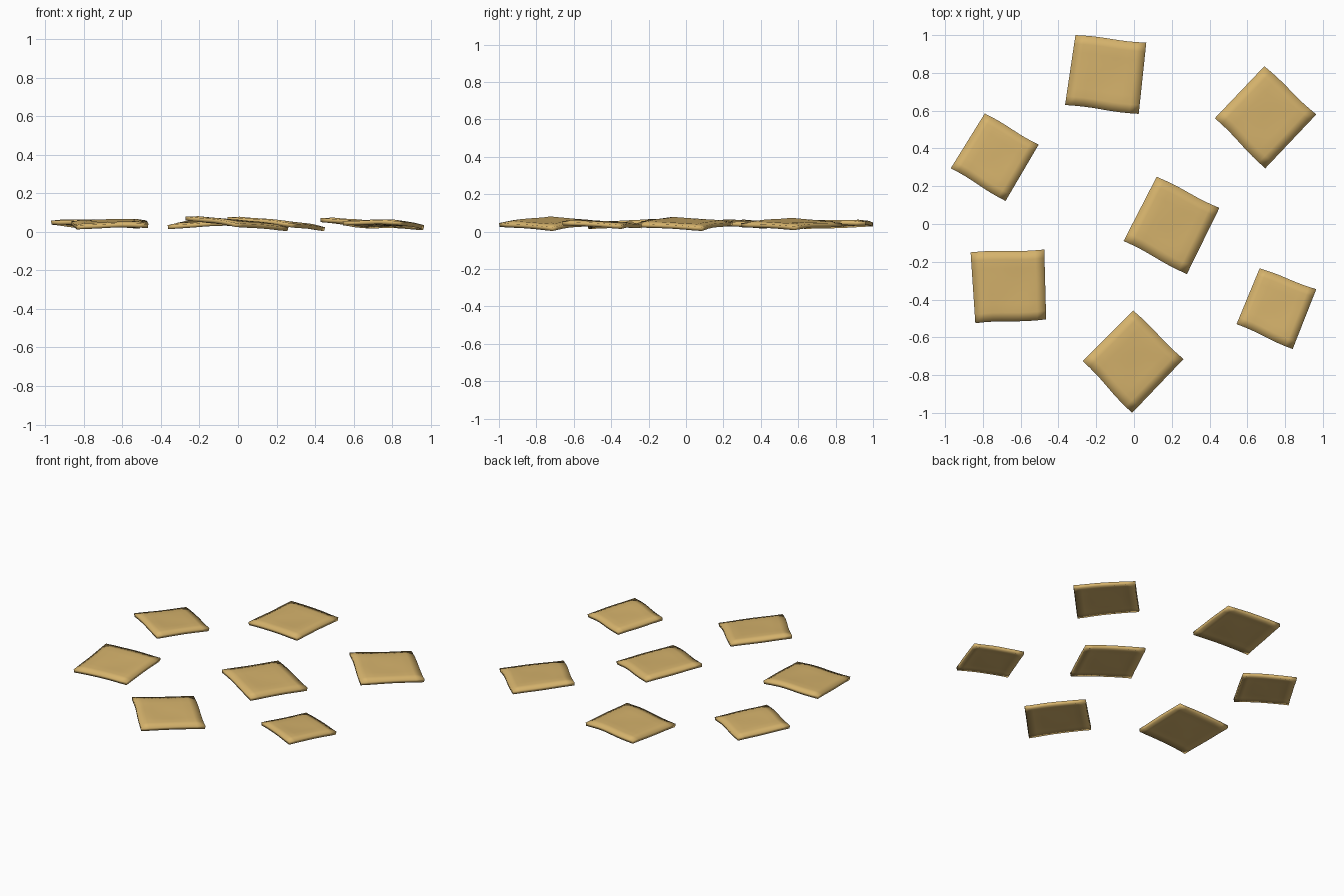
import bpy, bmesh, math

if "Cube" in bpy.data.objects:
    bpy.data.objects.remove(bpy.data.objects["Cube"])

mat = bpy.data.materials.new("golden tan")
mat.diffuse_color = (0.67, 0.45, 0.15, 1)
mat.use_nodes = True
mat.node_tree.nodes["Principled BSDF"].inputs["Base Color"].default_value = mat.diffuse_color

# Corners of each slab (back-left, back-right, front-right, front-left): x, y, top z
SLABS = {
    "back": [(-.31, 1.0, .047), (.065, .96, .055), (.025, .583, .053), (-.365, .63, .033)],
    "back_right": [(.69, .835, .045), (.965, .58, .03), (.695, .295, .045), (.428, .56, .07)],
    "left": [(-.79, .585, .036), (-.505, .42, .038), (-.68, .122, .053), (-.97, .295, .057)],
    "middle": [(.12, .25, .052), (.452, .085, .025), (.28, -.265, .045), (-.055, -.09, .075)],
    "front_left": [(-.865, -.15, .054), (-.475, -.135, .060), (-.465, -.505, .042), (-.84, -.525, .032)],
    "front": [(-.005, -.458, .054), (.262, -.715, .025), (-.01, -1.0, .047), (-.272, -.725, .078)],
    "right": [(.665, -.235, .037), (.965, -.345, .036), (.84, -.662, .056), (.543, -.53, .053)],
}
N = 8          # cells along each side
THICK = 0.021


def slab(name, corners):
    bl, br, fr, fl = corners
    bm = bmesh.new()
    grid = []
    for j in range(N + 1):
        v = j / N
        row = []
        for i in range(N + 1):
            u = i / N
            w = ((1 - u) * v, u * v, u * (1 - v), (1 - u) * (1 - v))
            p = [sum(wk * c[k] for wk, c in zip(w, (bl, br, fr, fl))) for k in range(3)]
            # softly domed top with rolled-down rim and slight waviness
            e = min(u, 1 - u, v, 1 - v)
            p[2] += 0.009 * min(1, e / 0.125)
            p[2] += 0.005 * math.sin(math.pi * u) * (abs(2 * v - 1) ** 3)
            p[2] += 0.0015 * math.sin(9 * u + 2) * math.sin(7 * v + 1)
            # slightly uneven outline
            k = 0.006 * math.sin(2 * math.pi * u)
            p[0] += (bl[0] - fl[0]) * k * 1.5
            p[1] += (bl[1] - fl[1]) * k * 1.5
            row.append(bm.verts.new(p))
        grid.append(row)
    for j in range(N):
        for i in range(N):
            f = bm.faces.new((grid[j][i], grid[j][i + 1], grid[j + 1][i + 1], grid[j + 1][i]))
            f.smooth = True
    bm.normal_update()
    me = bpy.data.meshes.new(name)
    bm.to_mesh(me)
    bm.free()
    me.materials.append(mat)
    ob = bpy.data.objects.new(name, me)
    bpy.context.collection.objects.link(ob)
    # thickness
    sol = ob.modifiers.new("thickness", 'SOLIDIFY')
    sol.thickness = THICK
    sol.offset = -1
    return ob


for n, c in SLABS.items():
    slab("slab_" + n, c)
